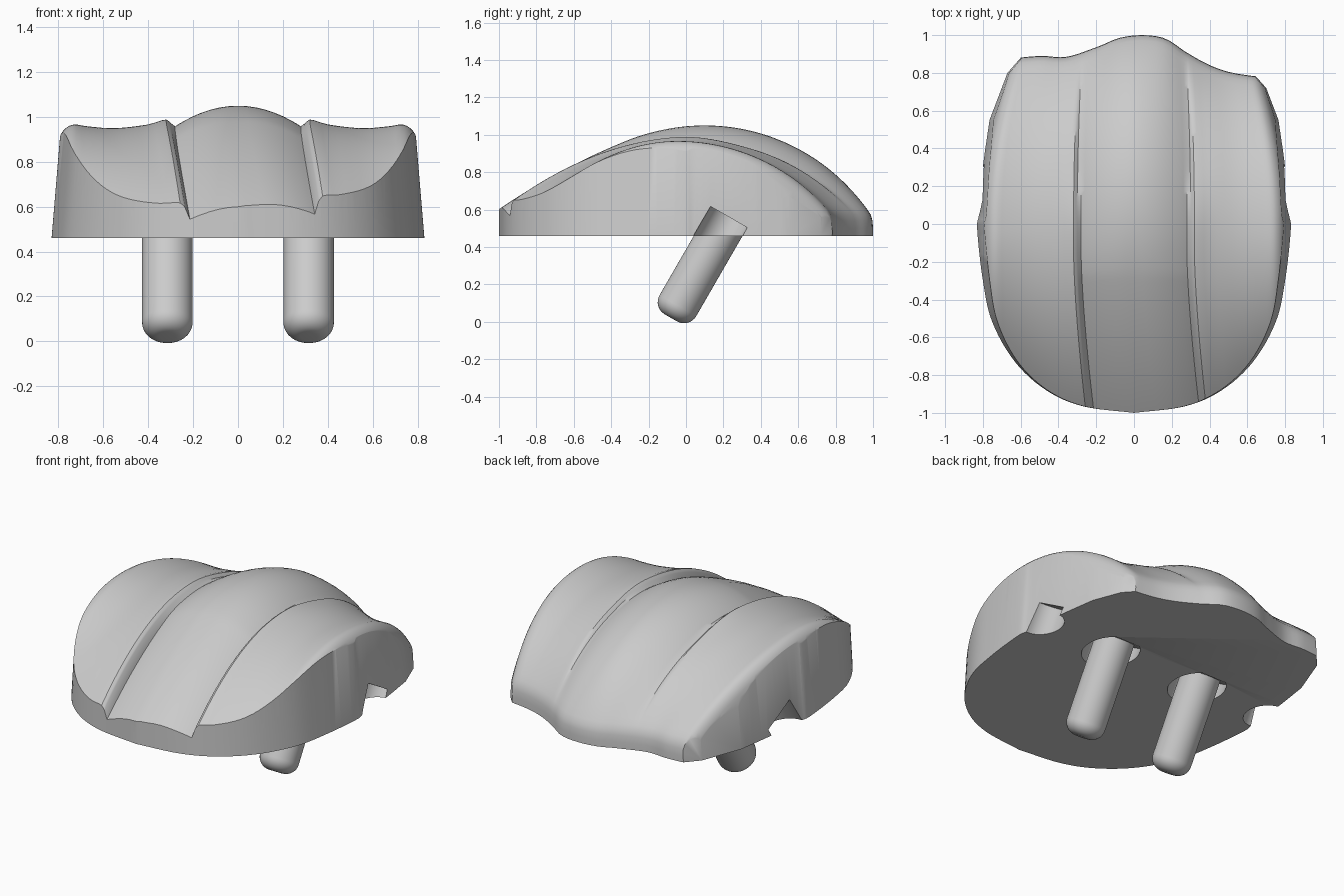
import bpy, bmesh, math
from mathutils import Matrix, Vector

if "Cube" in bpy.data.objects:
    bpy.data.objects.remove(bpy.data.objects["Cube"])

BASE = 0.46
TILT = math.radians(30)


def new_object(name, bm):
    bmesh.ops.recalc_face_normals(bm, faces=bm.faces[:])
    mesh = bpy.data.meshes.new(name)
    bm.to_mesh(mesh)
    bm.free()
    obj = bpy.data.objects.new(name, mesh)
    bpy.context.collection.objects.link(obj)
    return obj


def hermite(table, x):
    """Smooth interpolation through (x, value) pairs."""
    n = len(table)
    x = min(max(x, table[0][0]), table[-1][0])
    i = next(k for k in range(n - 1) if x <= table[k + 1][0])

    def slope(k):
        a, b = table[max(k - 1, 0)], table[min(k + 1, n - 1)]
        return (b[1] - a[1]) / (b[0] - a[0])

    (x0, v0), (x1, v1) = table[i], table[i + 1]
    h = x1 - x0
    t = (x - x0) / h
    return ((1 + 2 * t) * (1 - t) ** 2 * v0 + t * (1 - t) ** 2 * h * slope(i)
            + t * t * (3 - 2 * t) * v1 + t * t * (t - 1) * h * slope(i + 1))


def apply_boolean(obj, cutter, operation):
    mod = obj.modifiers.new(operation, 'BOOLEAN')
    mod.operation, mod.solver, mod.object = operation, 'EXACT', cutter
    bpy.ops.object.select_all(action='DESELECT')
    bpy.context.view_layer.objects.active = obj
    obj.select_set(True)
    bpy.ops.object.modifier_apply(modifier=mod.name)
    bpy.data.objects.remove(cutter)


# Shape tables: side lobe crest height and wavy rear edge
LOBE = [(.3, .975), (.32, .99), (.4, .967), (.55, .95), (.66, .957), (.73, .968)]
REAR = [(-.9, .87), (-.58, .89), (-.4, .885), (-.2, .94), (-.08, .985), (.05, 1),
        (.18, .98), (.3, .91), (.45, .84), (.6, .8), (.9, .77)]


def edge_roll(a):
    t = (a - .72) / .08
    if t <= 0:
        return 0
    return .09 * (1 - math.sqrt(1 - t * t)) if t < .96 else .3


def crown_height(u, y, rear):
    a = abs(u)
    apex = .1 - .2 * a
    if a < .29:
        top = 1.05 - 1.17 * u * u
    else:
        s = min(max((y + .05) / .4, 0), 1)
        top = hermite(LOBE, a) - .025 * s * s * (3 - 2 * s) * max(0, .42 - a) / .12
    d = y - apex
    if d > 0:
        # rear arc falls to the lip
        c, drop = rear - .03 - apex, top - .6
        r = (c * c + drop * drop) / (2 * drop)
        return top - r + math.sqrt(r * r - d * d)
    if a < .29:
        # central band bends into a straighter slope
        e = max(0, -.27 - y)
        near = max(y, -.27) - apex
        return top - .47 * near * near - .38 * e - .2 * e * e
    return top - (.37 + .24 * ((a - .3) / .43) ** 2) * d * d


def warp_x(u, y):
    x = u - math.copysign(.33 * max(0, y) ** 2 * u * u, u)
    return x + .1 * max(0, -y - .15) ** 1.5 * max(0, 1 - u * u / .64)


# Crowned body: one closed ring per lengthwise column
half = [.04 * i for i in range(1, 7)] + [.262, .28, .3, .307, .32, .34, .37]
half += [.4 + .04 * i for i in range(8)] + [.7, .72, .74, .755, .768, .78, .79, .796, .9]
columns = [-u for u in reversed(half)] + [0] + half
ROWS = 72
bm = bmesh.new()
rings = []
for u in columns:
    rear = hermite(REAR, u)
    path = []
    for i in range(ROWS + 1):
        y = -1.08 + (rear - .03 + 1.08) * i / ROWS
        path.append((y, crown_height(u, y, rear)))
    path += [(rear - .012, .572), (rear - .003, .54), (rear, .5)]
    drop = edge_roll(abs(u))
    path = [(y, max(.41, z - drop)) for y, z in path]
    path += [(rear, .4), (-1.08, .4)]
    rings.append([bm.verts.new((warp_x(u, y), y, z)) for y, z in path])
for a, b in zip(rings, rings[1:]):
    for i in range(len(a)):
        j = (i + 1) % len(a)
        bm.faces.new((a[i], a[j], b[j], b[i]))
bm.faces.new(rings[0])
bm.faces.new(rings[-1])
body = new_object("body", bm)

# Tapered outline block that trims the body
SIDE = [(-1, 0), (-.965, .27), (-.88, .465), (-.73, .63), (-.52, .75), (-.3, .8),
        (-.03, .83), (.06, .82), (.3, .8), (.55, .765)]


def side_width(v):
    return hermite([(i, w) for i, (y, w) in enumerate(SIDE)], v)


def side_y(v):
    return hermite([(i, y) for i, (y, w) in enumerate(SIDE)], v)


steps = [i / 6 for i in range((len(SIDE) - 1) * 6 + 1)]
right = [(side_width(v), side_y(v)) for v in steps]
left = [(-x, y) for x, y in reversed(right[1:])]
outline = right + [(.7, .72), (.62, .81), (.56, 1.1), (-.52, 1.1), (-.6, .88), (-.67, .8)] + left
bm = bmesh.new()
low = [bm.verts.new((x, y, BASE)) for x, y in outline]
high = [bm.verts.new((x * .926, y, 1.2)) for x, y in outline]
for i in range(len(low)):
    j = (i + 1) % len(low)
    bm.faces.new((low[i], low[j], high[j], high[i]))
bm.faces.new(low)
bm.faces.new(high)
apply_boolean(body, new_object("outline_cutter", bm), 'INTERSECT')


def slanted_rod(name, x, radius, start, end, tip=0):
    """Rod along the tilted axis; start and end measured down from the socket."""
    bm = bmesh.new()
    bmesh.ops.create_cone(bm, cap_ends=True, segments=48, radius1=radius,
                          radius2=radius, depth=end - start)
    if tip:
        rim = [e for e in bm.edges if all(v.co.z < 0 for v in e.verts)]
        bmesh.ops.bevel(bm, geom=rim, offset=tip, segments=8, profile=.5, affect='EDGES')
    axis = Vector((0, math.sin(TILT), math.cos(TILT)))
    centre = Vector((x, .23, .56)) - axis * (start + end) / 2
    bm.transform(Matrix.Translation(centre) @ Matrix.Rotation(-TILT, 4, 'X'))
    return new_object(name, bm)


# Side notches and the recesses around the pins
for side in (-1, 1):
    apply_boolean(body, slanted_rod("notch_cutter", side * .815, .115, 0, .45), 'DIFFERENCE')
    apply_boolean(body, slanted_rod("recess_cutter", side * .315, .155, .04, .45), 'DIFFERENCE')

# Slanted pins with rounded tips
pins = [slanted_rod(name, x, .113, -.1, .622, .075)
        for name, x in (("right_pin", -.315), ("left_pin", .315))]

for obj in [body] + pins:
    bpy.ops.object.select_all(action='DESELECT')
    bpy.context.view_layer.objects.active = obj
    obj.select_set(True)
    bpy.ops.object.shade_smooth_by_angle(angle=math.radians(35))
